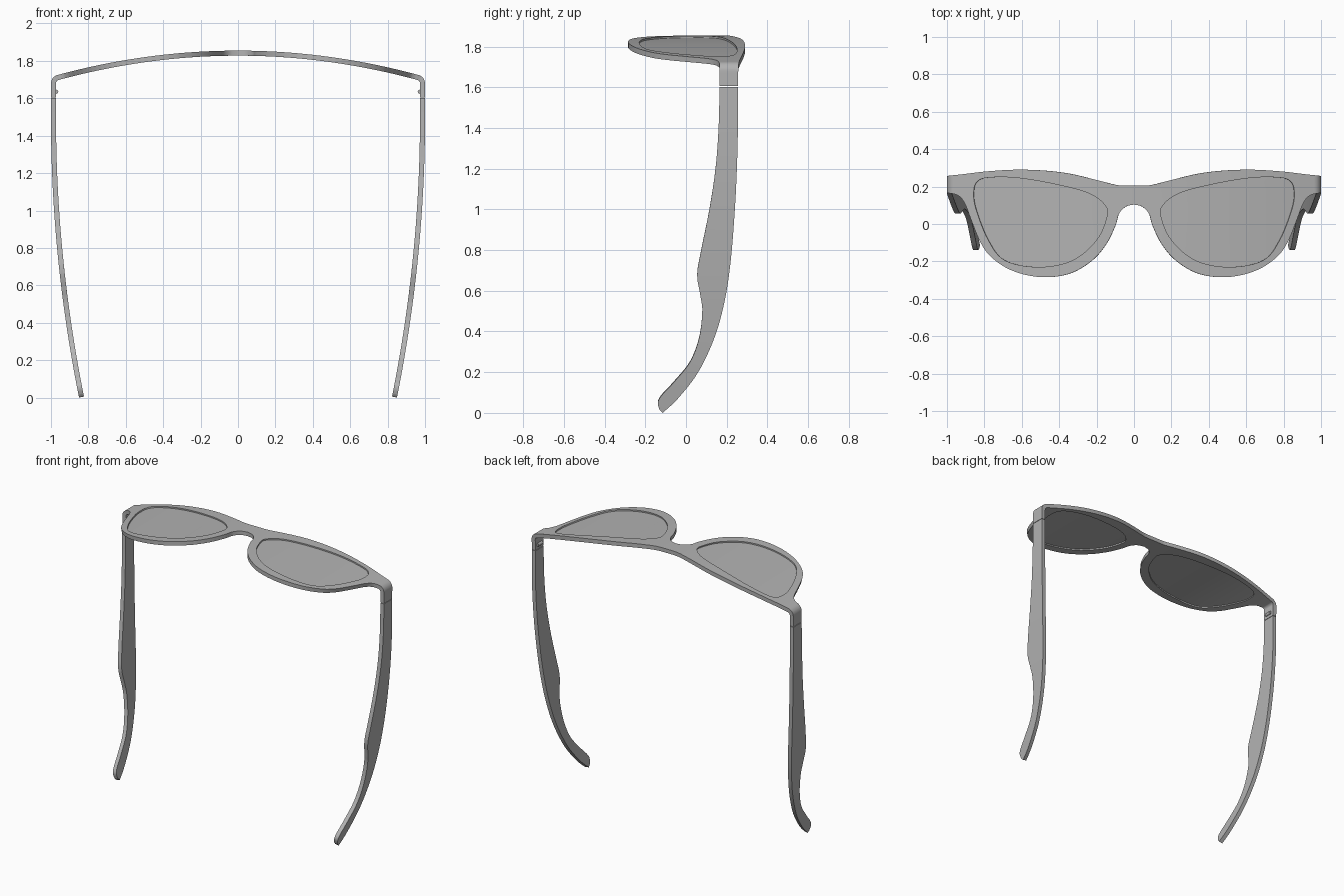
import bpy
import bmesh
import math
from mathutils import Vector

default_cube = bpy.data.objects.get("Cube")
if default_cube:
    bpy.data.objects.remove(default_cube, do_unlink=True)

grey = bpy.data.materials.new("neutral grey")
grey.use_nodes = True
colour = (0.45, 0.45, 0.45, 1)
grey.diffuse_color = colour
grey.node_tree.nodes["Principled BSDF"].inputs["Base Color"].default_value = colour

THICK = 0.027
# Outer surface seen from the front: shallow arch, round corner, curved temple
TOP, CURVE, ARCH_END = 1.855, 0.14, 0.965
SLOPE = math.atan(2 * CURVE * ARCH_END)
RADIUS = (1 - ARCH_END) / (1 - math.sin(SLOPE))
ARCH_Z = TOP - CURVE * ARCH_END ** 2
CORNER_Z = ARCH_Z - RADIUS * math.cos(SLOPE)
CORNER_END = ARCH_END + RADIUS * (math.pi / 2 - SLOPE)


def surface(s):
    """Position (x, z) on the outer surface, at distance s from the middle."""
    if s <= ARCH_END:
        return Vector((s, TOP - CURVE * s * s))
    if s <= CORNER_END:
        a = SLOPE + (s - ARCH_END) / RADIUS
        return Vector((ARCH_END + RADIUS * (math.sin(a) - math.sin(SLOPE)),
                       ARCH_Z - RADIUS * (math.cos(SLOPE) - math.cos(a))))
    z = CORNER_Z - (s - CORNER_END)
    return Vector((1 - 0.15 * (max(0, 1.5 - z) / 1.5) ** 2, z))


def along(z):
    """Distance s of a height z on the temple."""
    return CORNER_END + CORNER_Z - z


def spline(points, closed=False, steps=6):
    """Smooth curve through the points."""
    p = [Vector(q) for q in points]
    n = len(p)
    result = []
    for i in range(n if closed else n - 1):
        if closed:
            a, b, c, d = (p[(i + k) % n] for k in (-1, 0, 1, 2))
        else:
            a, b, c, d = (p[min(max(i + k, 0), n - 1)] for k in (-1, 0, 1, 2))
        for j in range(steps):
            t = j / steps
            result.append(0.5 * (2 * b + (c - a) * t
                                 + (2 * a - 5 * b + 4 * c - d) * t ** 2
                                 + (3 * b - a - 3 * c + d) * t ** 3))
    if not closed:
        result.append(p[-1])
    return result


def finish(name, bm):
    bmesh.ops.recalc_face_normals(bm, faces=bm.faces)
    mesh = bpy.data.meshes.new(name)
    bm.to_mesh(mesh)
    bm.free()
    mesh.materials.append(grey)
    obj = bpy.data.objects.new(name, mesh)
    bpy.context.collection.objects.link(obj)
    bpy.ops.object.select_all(action="DESELECT")
    obj.select_set(True)
    bpy.context.view_layer.objects.active = obj
    bpy.ops.object.shade_smooth_by_angle(angle=math.radians(35))
    return obj


def bent_plate(name, loops, side=1, depth=0.0, thick=THICK):
    """Fill flat outlines, slice them, thicken and wrap onto the surface."""
    bm = bmesh.new()
    for loop in loops:
        verts = [bm.verts.new((q[0], q[1], 0)) for q in loop]
        for i, v in enumerate(verts):
            bm.edges.new((v, verts[i - 1]))
    bmesh.ops.triangle_fill(bm, use_beauty=True, edges=bm.edges[:])
    low = min(v.co.x for v in bm.verts)
    high = max(v.co.x for v in bm.verts)
    cuts = [i * 0.04 for i in range(-70, 71)]
    for i in range(9):
        s = ARCH_END + (CORNER_END - ARCH_END) * i / 8
        cuts += [s, -s]
    for s in cuts:
        if low + 0.002 < s < high - 0.002:
            bmesh.ops.bisect_plane(bm, geom=bm.verts[:] + bm.edges[:] + bm.faces[:],
                                   dist=1e-5, plane_co=(s, 0, 0), plane_no=(1, 0, 0))
    made = bmesh.ops.extrude_face_region(bm, geom=bm.faces[:], use_keep_orig=True)
    inner = {v for v in made["geom"] if isinstance(v, bmesh.types.BMVert)}
    for v in bm.verts:
        s, sign = abs(v.co.x), (-side if v.co.x < 0 else side)
        tangent = (surface(s + 1e-3) - surface(s - 1e-3)).normalized()
        inward = Vector((tangent.y, -tangent.x))
        p = surface(s) + inward * (depth + (thick if v in inner else 0))
        v.co = (sign * p.x, v.co.y, p.y)
    return finish(name, bm)


# Front frame outline: brow line, end pieces, rims and bridge
seam = along(1.605)
brow = spline([(0, .205), (.05, .205), (.1, .21), (.2, .235), (.35, .27), (.5, .287),
               (.65, .29), (.8, .28), (.9, .268), (1, .258), (seam, .255)])
rim = spline([(seam, .165), (1.02, .165), (.97, .162), (.93, .145), (.9, .1), (.87, .02),
              (.82, -.1), (.76, -.18), (.65, -.25), (.5, -.284), (.35, -.267),
              (.23, -.2), (.15, -.11), (.1, -.01), (.08, .055), (.045, .092), (0, .104)])
half = brow + rim
outline = half + [Vector((-q.x, q.y)) for q in reversed(half) if q.x > 1e-6]

# Lens openings
lens = spline([(.155, .1), (.24, .163), (.41, .21), (.62, .246), (.78, .248), (.84, .225),
               (.857, .17), (.845, .08), (.78, -.085), (.69, -.195), (.51, -.23),
               (.33, -.195), (.2, -.085), (.145, .04)], closed=True)
other_lens = [Vector((-q.x, q.y)) for q in lens]
bent_plate("front_frame", [outline, lens, other_lens])

# Temple outline: front edge down to the tip, then back up the ear side
front_edge = spline([(along(z), y) for y, z in
                     [(.255, 1.602), (.255, 1.4), (.25, 1.2), (.24, 1), (.22, .75),
                      (.19, .55), (.14, .37), (.06, .2), (-.04, .07), (-.115, 0)]])
ear_edge = spline([(along(z), y) for y, z in
                   [(-.13, .015), (-.138, .05), (-.12, .085), (-.06, .15), (.02, .25),
                    (.065, .37), (.08, .5), (.07, .58), (.055, .68), (.075, .8),
                    (.115, 1), (.145, 1.2), (.16, 1.4), (.165, 1.602)]])

for label, side in (("left", 1), ("right", -1)):
    bent_plate(label + "_lens", [lens], side, depth=0.009, thick=0.009)
    bent_plate(label + "_temple", [front_edge + ear_edge], side)
    # Hinge barrel on the inside of the corner
    bm = bmesh.new()
    bmesh.ops.create_cone(bm, cap_ends=True, segments=16, radius1=0.011,
                          radius2=0.011, depth=0.05)
    for v in bm.verts:
        x, y, z = v.co
        v.co = (side * 0.972 + x, 0.21 + z, 1.635 + y)
    finish(label + "_hinge", bm)
